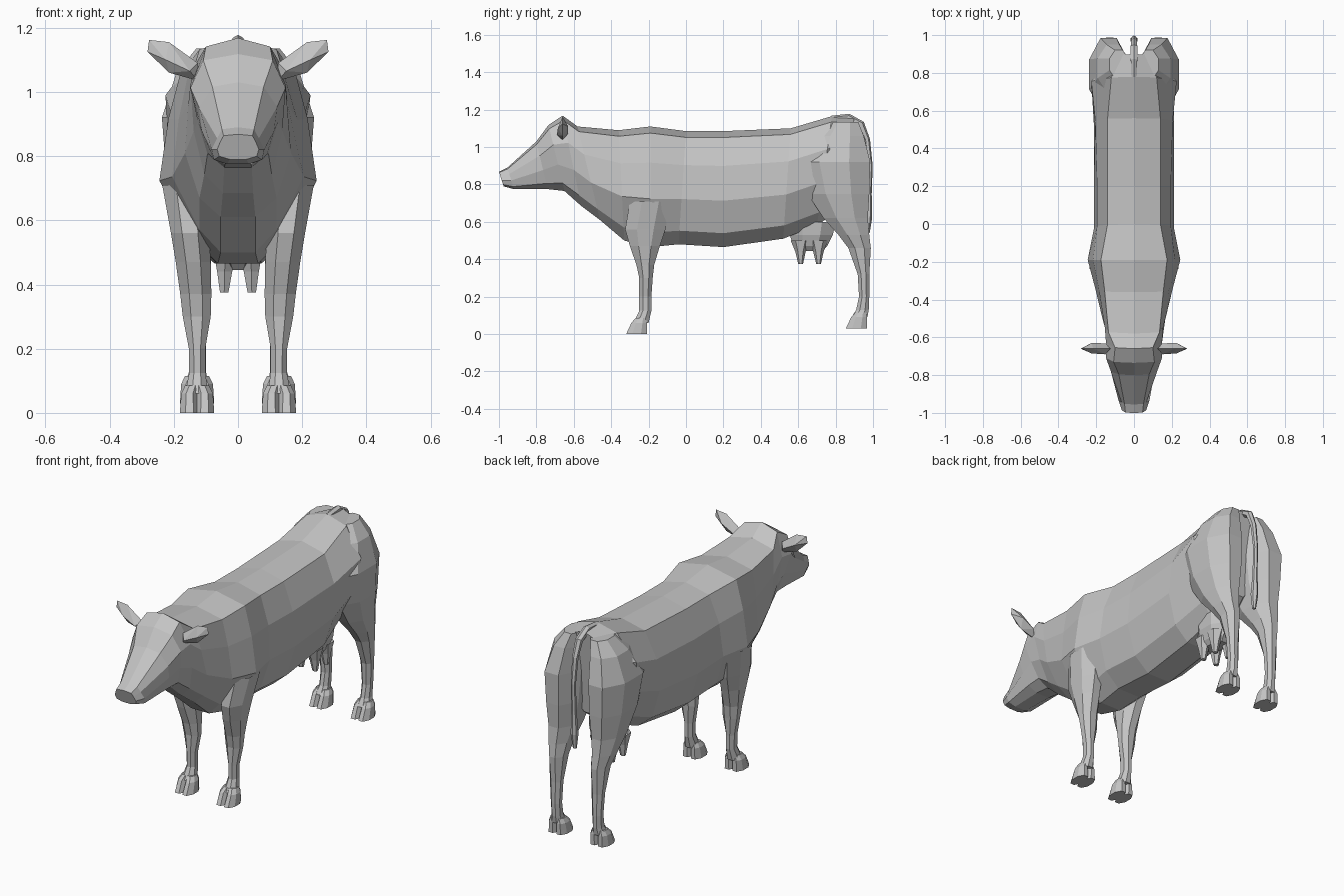
import bpy, bmesh, math
from mathutils import Vector

if "Cube" in bpy.data.objects:
    bpy.data.objects.remove(bpy.data.objects["Cube"])

grey = bpy.data.materials.new("plain_grey")
grey.diffuse_color = (0.55, 0.55, 0.55, 1)
grey.use_nodes = True
grey.node_tree.nodes["Principled BSDF"].inputs["Base Color"].default_value = grey.diffuse_color


def finish(name, bm, mirror=False):
    bmesh.ops.recalc_face_normals(bm, faces=bm.faces[:])
    me = bpy.data.meshes.new(name)
    bm.to_mesh(me)
    bm.free()
    me.materials.append(grey)
    ob = bpy.data.objects.new(name, me)
    bpy.context.collection.objects.link(ob)
    if mirror:
        m = ob.modifiers.new("mirror", 'MIRROR')
        m.use_mirror_merge = False
    return ob


def loft(bm, rings, start=True, end=True):
    """Skin a list of equal-length point rings, capping the chosen ends."""
    vs = [[bm.verts.new(p) for p in r] for r in rings]
    n = len(vs[0])
    for a, b in zip(vs, vs[1:]):
        for i in range(n):
            j = (i + 1) % n
            bm.faces.new((a[i], a[j], b[j], b[i]))
    if start:
        bm.faces.new(vs[0][::-1])
    if end:
        bm.faces.new(vs[-1])


def trunk_ring(yt, yb, zt, zb, wa, wb, wc, wd):
    """Symmetric cross-section: spine, back edge, upper side, flank, lower edge, belly."""
    half = [(0, 1), (wa, .945), (wb, .7), (wc, .4), (wd, .12), (wd * .45, 0)]
    pts = half + [(-x, f) for x, f in half[:0:-1]]
    return [(x, yb + (yt - yb) * f, zb + (zt - zb) * f) for x, f in pts]


def limb_ring(z, y0, y1, x0, x1, n=8):
    """Rounded octagon spanning the given box at height z."""
    cx, cy, rx, ry = (x0 + x1) / 2, (y0 + y1) / 2, (x1 - x0) / 2, (y1 - y0) / 2
    k = 1 / math.cos(math.pi / n)
    return [(cx + rx * k * math.cos((i + .5) * 2 * math.pi / n),
             cy + ry * k * math.sin((i + .5) * 2 * math.pi / n), z) for i in range(n)]


# Head, neck and torso: y top, y bottom, z top, z bottom, four half-widths
stations = [
    (-1.0, -.975, .868, .79, .045, .055, .065, .058),
    (-.955, -.92, .89, .775, .05, .065, .082, .075),
    (-.80, -.74, 1.03, .775, .08, .122, .112, .09),
    (-.735, -.65, 1.118, .765, .108, .148, .125, .095),
    (-.66, -.56, 1.168, .685, .10, .148, .138, .105),
    (-.58, -.46, 1.11, .61, .135, .155, .165, .12),
    (-.36, -.33, 1.09, .50, .155, .185, .205, .12),
    (-.19, -.19, 1.11, .465, .175, .217, .245, .14),
    (0, -.04, 1.085, .48, .14, .195, .212, .16),
    (.20, .20, 1.085, .465, .14, .195, .212, .16),
    (.56, .52, 1.10, .51, .14, .205, .213, .16),
    (.78, .70, 1.165, .58, .12, .226, .205, .13),
    (.90, .84, 1.16, .68, .06, .13, .12, .08),
]
for name, part in (("head", stations[:6]), ("torso", stations[5:])):
    bm = bmesh.new()
    loft(bm, [trunk_ring(*s) for s in part], name == "head", name == "torso")
    finish(name, bm)

# Legs: z, y front, y back, x inner, x outer
front = [(.71, -.30, -.08, .09, .236),
         (.56, -.325, -.11, .09, .209), (.47, -.30, -.14, .085, .194),
         (.37, -.265, -.17, .083, .18), (.30, -.25, -.178, .085, .172),
         (.20, -.25, -.185, .102, .153), (.125, -.25, -.185, .102, .152),
         (.06, -.28, -.20, .092, .165)]
rear = [(1.135, .77, .92, .03, .13), (1.06, .70, .95, .03, .192),
        (.92, .60, .985, .032, .237), (.75, .65, .98, .04, .224),
        (.62, .735, .972, .06, .203), (.53, .815, .98, .078, .187),
        (.46, .868, .988, .085, .171), (.32, .918, .98, .095, .16),
        (.20, .925, .98, .10, .153), (.13, .91, .977, .10, .152),
        (.09, .885, .97, .092, .165)]


def leg(name, rings, ground, y0, y1):
    bm = bmesh.new()
    loft(bm, [limb_ring(*r) for r in rings], name == "rear_legs")
    # cloven hoof: two overlapping toes side by side
    for a, b, c, d in ((.074, .134, .09, .135), (.121, .181, .12, .165)):
        loft(bm, [limb_ring(ground + .085, y0 + .05, y1 - .005, c, d),
                  limb_ring(ground + .06, y0 + .028, y1, a + .004, b - .004),
                  limb_ring(ground, y0, y1, a, b)])
    finish(name, bm, True)


leg("front_legs", front, 0, -.32, -.208)
leg("rear_legs", rear, .03, .855, .968)

# Ears: flat faceted leaf with a slightly cupped front
bm = bmesh.new()
outline = [(.125, 1.09), (.215, 1.155), (.277, 1.162), (.282, 1.125), (.215, 1.06), (.125, 1.035)]
for x, z in outline:
    bm.verts.new((x, -.66, z))
for x, y, z in ((.15, -.632, 1.07), (.225, -.63, 1.11), (.225, -.685, 1.10), (.15, -.69, 1.065)):
    bm.verts.new((x, y, z))
bmesh.ops.convex_hull(bm, input=bm.verts[:])
finish("ears", bm, True)

# Udder with four teats
bm = bmesh.new()
loft(bm, [limb_ring(.60, .55, .80, -.085, .085), limb_ring(.53, .555, .785, -.08, .08),
          limb_ring(.47, .575, .755, -.06, .06), limb_ring(.445, .60, .73, -.04, .04)], False)
finish("udder", bm)
bm = bmesh.new()
for y in (.612, .708):
    loft(bm, [limb_ring(.50, y - .045, y + .045, .005, .075, 6),
              limb_ring(.44, y - .024, y + .024, .018, .065, 6),
              limb_ring(.375, y - .01, y + .012, .03, .056, 6)], False)
finish("teats", bm, True)

# Tail: hexagonal tube swept down the rump, ending in a thicker tuft
path = [(.78, 1.15, .018), (.87, 1.158, .02), (.935, 1.122, .02), (.968, 1.04, .016),
        (.985, .90, .013), (.98, .75, .013), (.975, .62, .02), (.972, .54, .01)]
rings = []
for i, (y, z, r) in enumerate(path):
    a, b = path[max(i - 1, 0)], path[min(i + 1, len(path) - 1)]
    t = Vector((0, b[0] - a[0], b[1] - a[1])).normalized()
    nrm = Vector((0, -t.z, t.y))
    c, side = Vector((0, y, z)), Vector((1, 0, 0))
    rings.append([c + r * (nrm * math.cos(k * math.pi / 3) + side * math.sin(k * math.pi / 3))
                  for k in range(6)])
bm = bmesh.new()
loft(bm, rings)
finish("tail", bm)
